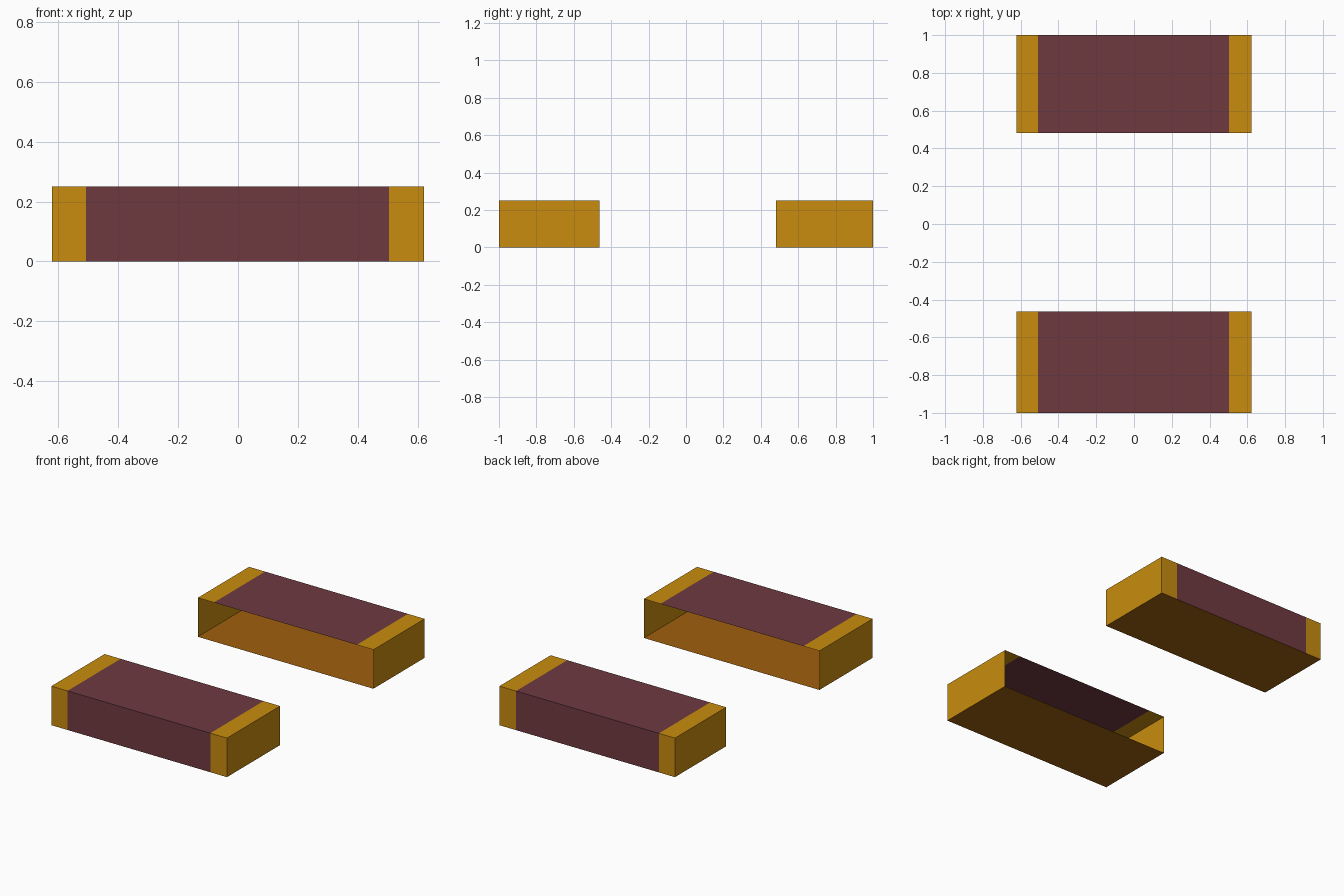
import bpy, bmesh

if "Cube" in bpy.data.objects:
    bpy.data.objects.remove(bpy.data.objects["Cube"])

def srgb(h):
    def lin(c):
        c /= 255
        return c / 12.92 if c <= 0.04045 else ((c + 0.055) / 1.055) ** 2.4
    return tuple(lin(int(h[i:i + 2], 16)) for i in (0, 2, 4)) + (1.0,)

def material(name, h):
    m = bpy.data.materials.new(name)
    m.diffuse_color = srgb(h)
    m.use_nodes = True
    m.node_tree.nodes["Principled BSDF"].inputs["Base Color"].default_value = m.diffuse_color
    return m

MATS = [material("ochre", "C88C0E"), material("maroon", "6F3A40"),
        material("burnt_orange", "A0600F")]

HALF_X, HEIGHT = 0.622, 0.25
BAND = (-0.508, 0.504)          # limits of the maroon centre panel

def open_box(name, y_outer, y_inner):
    """Thin-walled box whose inner long side is left open."""
    bm = bmesh.new()
    bmesh.ops.create_cube(bm, size=1)
    y0, y1 = sorted((y_outer, y_inner))
    for v in bm.verts:
        v.co.x *= 2 * HALF_X
        v.co.y = y0 + (v.co.y + 0.5) * (y1 - y0)
        v.co.z = (v.co.z + 0.5) * HEIGHT
    # remove the side facing the middle
    inner = [f for f in bm.faces if abs(f.calc_center_median().y - y_inner) < 1e-4]
    bmesh.ops.delete(bm, geom=inner, context='FACES')
    # cut the ends of the centre panel
    for x in BAND:
        bmesh.ops.bisect_plane(bm, geom=bm.verts[:] + bm.edges[:] + bm.faces[:],
                               plane_co=(x, 0, 0), plane_no=(1, 0, 0))
    # orange floor, maroon panel on top and outer side, ochre elsewhere
    for f in bm.faces:
        c = f.calc_center_median()
        if c.z < 1e-4:
            f.material_index = 2
        elif BAND[0] < c.x < BAND[1]:
            f.material_index = 1
    me = bpy.data.meshes.new(name)
    bm.to_mesh(me)
    bm.free()
    for m in MATS:
        me.materials.append(m)
    bpy.context.collection.objects.link(bpy.data.objects.new(name, me))

open_box("front_box", -1.0, -0.462)
open_box("back_box", 1.0, 0.482)
